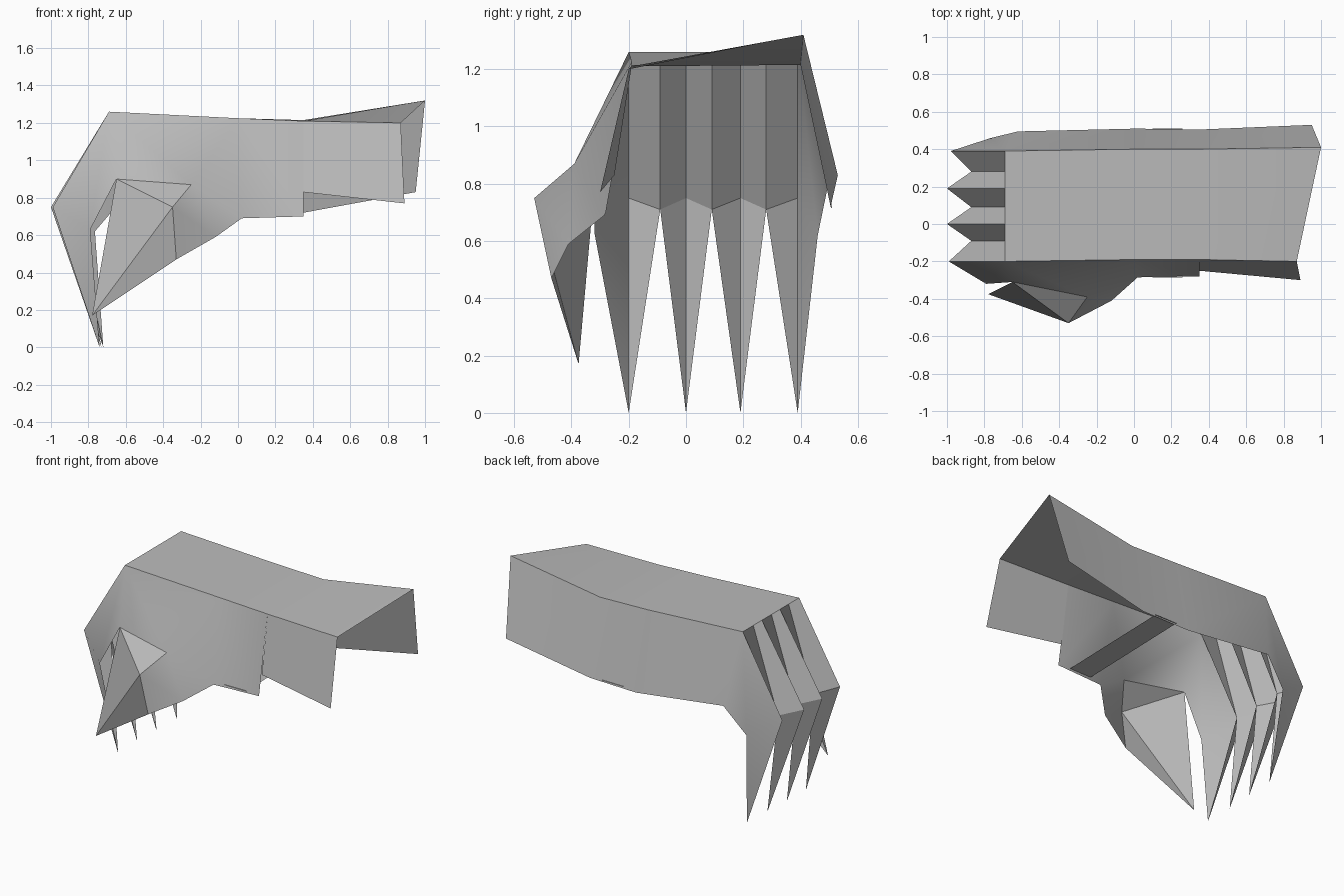
import bpy
import bmesh
from mathutils import Vector

cube = bpy.data.objects.get("Cube")
if cube:
    bpy.data.objects.remove(cube, do_unlink=True)

# Single flat colour
grey = bpy.data.materials.new("plain_grey")
grey.use_nodes = True
colour = (0.5, 0.5, 0.5, 1.0)
grey.diffuse_color = colour
grey.node_tree.nodes["Principled BSDF"].inputs["Base Color"].default_value = colour

INSIDE = Vector((0, 0.1, 0.8))


def sheet(name, faces, smooth=True):
    """Build an open sheet from faces given as lists of corner points."""
    bm = bmesh.new()
    for corners in faces:
        bm.faces.new([bm.verts.new(p) for p in corners])
    bmesh.ops.remove_doubles(bm, verts=bm.verts, dist=0.001)
    bmesh.ops.recalc_face_normals(bm, faces=bm.faces)
    # Turn the sheet so that it faces away from the hollow inside
    outward = sum(f.calc_area() * f.normal.dot(f.calc_center_median() - INSIDE)
                  for f in bm.faces)
    if outward < 0:
        bmesh.ops.reverse_faces(bm, faces=bm.faces)
    mesh = bpy.data.meshes.new(name)
    bm.to_mesh(mesh)
    bm.free()
    mesh.materials.append(grey)
    obj = bpy.data.objects.new(name, mesh)
    bpy.context.collection.objects.link(obj)
    if smooth:
        bpy.ops.object.select_all(action='DESELECT')
        obj.select_set(True)
        bpy.context.view_layer.objects.active = obj
        bpy.ops.object.shade_smooth_by_angle()
    return obj


def strip(first, second):
    """Quads between two rows of points."""
    return [[first[i], first[i + 1], second[i + 1], second[i]]
            for i in range(len(first) - 1)]


# Long edges of the back of the hand, from knuckles to wrist
front_edge = [(-0.69, -0.2, 1.26), (0, -0.19, 1.225), (0.35, -0.19, 1.21), (0.87, -0.2, 1.2)]
rear_edge = [(-0.69, 0.39, 1.26), (0, 0.4, 1.225), (0.35, 0.4, 1.215), (1, 0.41, 1.32)]
sheet("back_of_hand", strip(front_edge, rear_edge))

# Finger ridges, tips and the valleys between them
ridge_y = [-0.2, 0, 0.19, 0.39]
valley_y = [-0.09, 0.09, 0.28]
knuckles = [(-0.69, y, 1.26) for y in ridge_y]
ridges = [(x, y, 0.75) for x, y in zip((-0.99, -1, -1, -0.98), ridge_y)]
tips = [(x, y, 0) for x, y in zip((-0.74, -0.74, -0.73, -0.72), ridge_y)]
finger_faces = []
for i, y in enumerate(valley_y):
    top, low = (-0.69, y, 1.26), (-0.87, y, 0.71)
    for j in (i, i + 1):
        finger_faces.append([knuckles[j], top, low, ridges[j]])
        finger_faces.append([ridges[j], low, tips[j]])
sheet("fingers", finger_faces)

# Outer side wall, running into the little finger
rear_hem = [(-0.62, 0.495, 0.79), (0.01, 0.51, 0.715), (0.35, 0.505, 0.72), (0.95, 0.53, 0.83)]
little_joint = (-0.765, 0.46, 0.62)
sheet("outer_wall", strip(rear_edge, rear_hem) + [
    [knuckles[3], ridges[3], little_joint, rear_hem[0]],
    [ridges[3], tips[3], little_joint]])

# Inner side wall with the index finger side and the thumb
index_joint = (-0.79, -0.32, 0.63)
thumb_root = (-0.65, -0.31, 0.9)
thumb_crease = (-0.25, -0.39, 0.87)
thumb_knuckle = (-0.35, -0.53, 0.75)
thumb_tip = (-0.78, -0.375, 0.17)
palm_start = (0.02, -0.285, 0.69)
palm_end = (0.35, -0.28, 0.7)
thumb_low = (-0.12, -0.41, 0.59)
thumb_under = (-0.33, -0.47, 0.47)
sheet("inner_wall_and_thumb", [
    [knuckles[0], ridges[0], index_joint, thumb_root],
    [ridges[0], tips[0], index_joint],
    [knuckles[0], thumb_root, thumb_crease],
    [knuckles[0], thumb_crease, front_edge[1]],
    [front_edge[1], thumb_crease, palm_start],
    [front_edge[1], palm_start, palm_end, front_edge[2]],
    [thumb_root, thumb_knuckle, thumb_crease],
    [thumb_root, thumb_tip, thumb_knuckle],
    [thumb_tip, thumb_under, thumb_knuckle],
    [thumb_knuckle, thumb_under, thumb_low, thumb_crease],
    [thumb_crease, thumb_low, palm_start]])

# Cuff flap at the wrist
sheet("cuff_flap", [[front_edge[2], (0.35, -0.25, 0.83), (0.89, -0.3, 0.77), front_edge[3]]])

# Strap under the palm
sheet("palm_strap", strip([(0.1, -0.285, 0.71), (0.26, -0.285, 0.71)],
                          [(0.1, 0.51, 0.73), (0.26, 0.51, 0.73)]), smooth=False)
